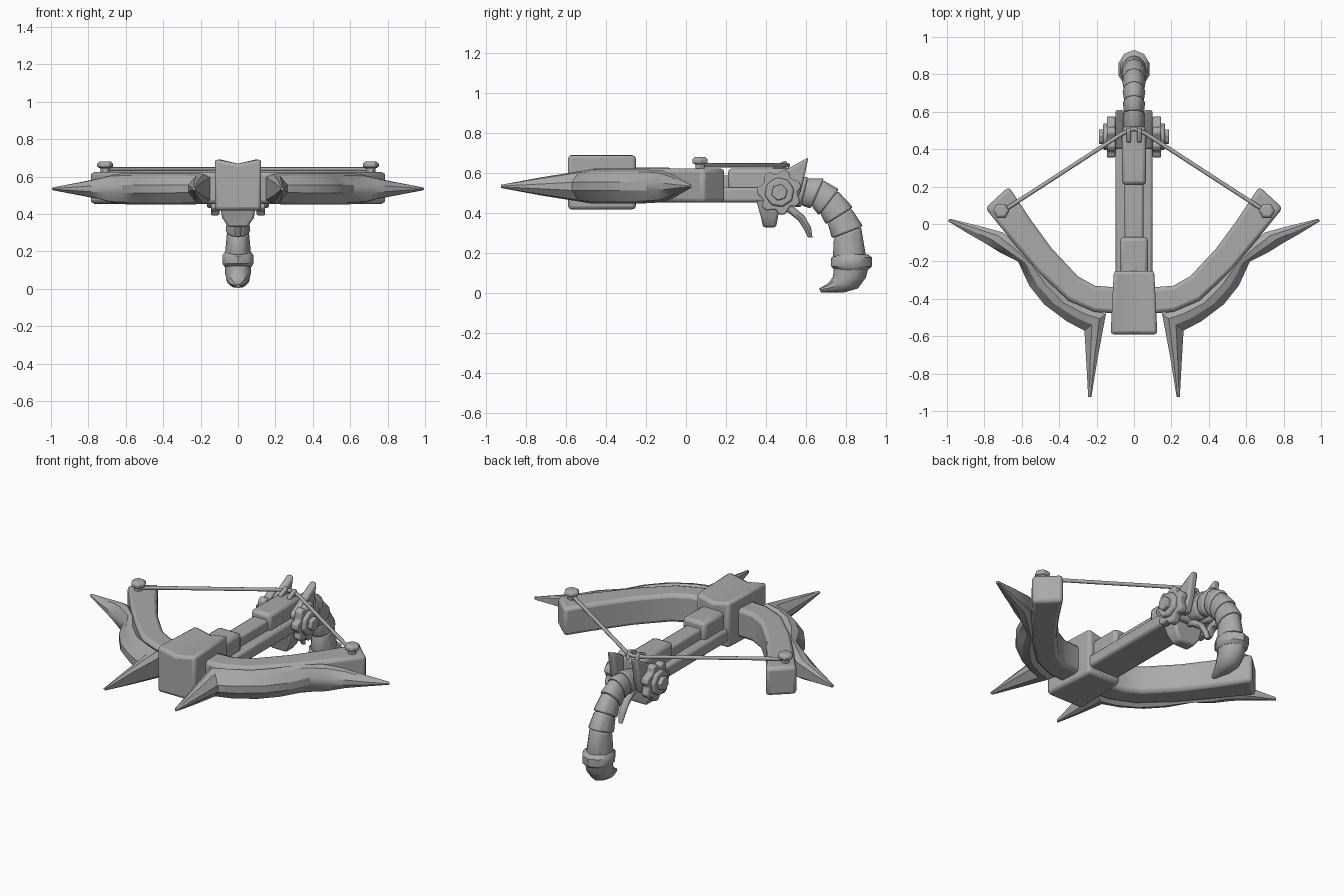
import bpy, bmesh, math
from mathutils import Vector

cube = bpy.data.objects.get("Cube")
if cube:
    bpy.data.objects.remove(cube, do_unlink=True)

grey = bpy.data.materials.new("plain_grey")
grey.use_nodes = True
grey.diffuse_color = (0.4, 0.4, 0.4, 1)
grey.node_tree.nodes["Principled BSDF"].inputs["Base Color"].default_value = (0.4, 0.4, 0.4, 1)


def finish(name, bm, bevel=0.0, angle=35, mirror=False):
    bmesh.ops.recalc_face_normals(bm, faces=bm.faces)
    mesh = bpy.data.meshes.new(name)
    bm.to_mesh(mesh)
    bm.free()
    mesh.materials.append(grey)
    ob = bpy.data.objects.new(name, mesh)
    bpy.context.collection.objects.link(ob)
    if mirror:
        ob.modifiers.new("mirror", 'MIRROR').use_mirror_merge = False
    if bevel:
        b = ob.modifiers.new("bevel", 'BEVEL')
        b.width, b.segments, b.limit_method = bevel, 2, 'ANGLE'
    bpy.ops.object.select_all(action='DESELECT')
    ob.select_set(True)
    bpy.context.view_layer.objects.active = ob
    bpy.ops.object.shade_smooth_by_angle(angle=math.radians(angle))
    return ob


def loft(name, rings, **kw):
    """Skin a list of equal-length point rings and cap both ends."""
    bm = bmesh.new()
    loops = [[bm.verts.new(p) for p in ring] for ring in rings]
    n = len(loops[0])
    for a, b in zip(loops, loops[1:]):
        for i in range(n):
            j = (i + 1) % n
            bm.faces.new((a[i], a[j], b[j], b[i]))
    bm.faces.new(loops[0])
    bm.faces.new(loops[-1])
    return finish(name, bm, **kw)


def box(name, x, y, z, **kw):
    """Box from ranges on each axis."""
    return loft(name, [[(a, y[0], z[0]), (a, y[1], z[0]), (a, y[1], z[1]), (a, y[0], z[1])]
                       for a in x], **kw)


def side_plate(name, x, outline, **kw):
    """Extrude a (y, z) outline between two x values."""
    return loft(name, [[(a, y, z) for y, z in outline] for a in x], **kw)


def ngon(cy, cz, r, n, turn=0.0):
    return [(cy + r * math.cos(turn + math.tau * i / n),
             cz + r * math.sin(turn + math.tau * i / n)) for i in range(n)]


def side_tube(name, spans, n=12, **kw):
    """Round sections between inner and outer (y, z) points with a half width."""
    rings = []
    for iy, iz, oy, oz, w in spans:
        mid = Vector((0, (iy + oy) / 2, (iz + oz) / 2))
        half = Vector((0, (oy - iy) / 2, (oz - iz) / 2))
        rings.append([mid + half * math.cos(math.tau * k / n)
                      + Vector((w * math.sin(math.tau * k / n), 0, 0)) for k in range(n)])
    return loft(name, rings, **kw)


# Front block with a shallow notch along its top
loft("front_block", [[(-w, y, .42), (w, y, .42), (w, y, .695), (0, y, .67), (-w, y, .695)]
                     for y, w in ((-.59, .125), (-.25, .108))], bevel=.018)

# Stock, channel and raised rests
side_plate("stock", (-.1, .1), [(-.3, .455), (.37, .455), (.5, .43), (.53, .53), (-.3, .53)], bevel=.015)
box("channel", (-.05, .05), (-.3, .5), (.48, .59), bevel=.012)
box("front_rest", (-.075, .075), (-.3, -.07), (.5, .63), bevel=.02)
box("rear_rest", (-.065, .065), (.21, .52), (.5, .625), bevel=.02)

# Bow limbs: inner and outer edge of each station, seen from above
limb = [(.08, -.34, .08, -.48), (.21, -.33, .21, -.47), (.30, -.28, .35, -.41),
        (.44, -.13, .52, -.25), (.55, .02, .67, -.07), (.67, .20, .795, .085)]
loft("bow_limb", [[(a, b, .455), (c, d, .455), (c, d, .625), (a, b, .625)]
                  for a, b, c, d in limb], bevel=.02, mirror=True)

# Spiked blades along the front of the limbs, with half height per station
blade = [(.228, -.925, .245, -.925, .008), (.195, -.72, .255, -.74, .045),
         (.15, -.48, .265, -.57, .08), (.23, -.46, .36, -.52, .085),
         (.33, -.42, .48, -.43, .085), (.43, -.33, .56, -.33, .085),
         (.52, -.22, .62, -.20, .085), (.62, -.11, .72, -.15, .08),
         (.70, -.045, .80, -.10, .058), (.83, -.01, .88, -.055, .035),
         (.985, .028, .995, .015, .008)]
shape = [(0, .75), (.3, 1), (.65, .85), (1, .25)]
profile = shape + [(t, -h) for t, h in reversed(shape)]
loft("spiked_blade", [[(a + (c - a) * t, b + (d - b) * t, .535 + h * z) for t, z in profile]
                      for a, b, c, d, h in blade], angle=30, mirror=True)


# String posts: a narrow neck under a rounded hexagonal head
def post_ring(r, z):
    return [(x, y, z) for x, y in ngon(.71, .07, r, 6)]


loft("string_post", [post_ring(r, z) for r, z in
                     ((.025, .6), (.025, .645), (.044, .652), (.044, .67), (.03, .682))],
     bevel=.004, mirror=True)

# Bow string
curve = bpy.data.curves.new("bow_string", 'CURVE')
curve.dimensions, curve.bevel_depth, curve.bevel_resolution = '3D', .011, 2
curve.use_fill_caps = True
spline = curve.splines.new('POLY')
path = [(-.7, .07), (-.06, .485), (0, .51), (.06, .485), (.7, .07)]
spline.points.add(len(path) - 1)
for p, (x, y) in zip(spline.points, path):
    p.co = (x, y, .64, 1)
curve.materials.append(grey)
bpy.context.collection.objects.link(bpy.data.objects.new("bow_string", curve))

# Latch prongs holding the string
side_plate("latch_prong", (.017, .04), [(.43, .61), (.52, .61), (.5, .665), (.44, .64)],
           bevel=.006, mirror=True)

# Rear horns rising beside the string
side_plate("rear_horn", (.055, .1), [(.40, .56), (.42, .46), (.55, .45), (.58, .53), (.612, .68), (.53, .635)],
           bevel=.012, mirror=True)

# Toothed side wheels with hub and bolt
teeth = []
for i in range(7):
    for r, off in ((.088, 0), (.113, .25), (.113, .55)):
        a = math.tau * (i + off) / 7
        teeth.append((.467 + r * math.cos(a), .505 + r * math.sin(a)))
side_plate("side_wheel", (.1, .145), teeth, bevel=.008, mirror=True)
side_plate("wheel_hub", (.08, .165), ngon(.467, .505, .075, 8, .2), bevel=.01, mirror=True)
side_plate("wheel_bolt", (.15, .188), ngon(.467, .505, .042, 6, .3), bevel=.006, mirror=True)

# Trigger housing, narrowing downward
loft("trigger_housing", [[(-w, y0, z), (w, y0, z), (w, y1, z), (-w, y1, z)]
                         for z, w, y0, y1 in ((.47, .1, .35, .47), (.38, .085, .375, .46),
                                              (.33, .05, .385, .45))], bevel=.012)
# Trigger
side_tube("trigger", [(.45, .43, .47, .47, .022), (.51, .405, .53, .44, .022),
                      (.56, .365, .59, .39, .022), (.59, .32, .625, .33, .02),
                      (.61, .28, .632, .28, .014)], n=8, angle=50)

# Grip: overlapping flared segments along a bend
joints = [(.50, .43, .50, .57, .06), (.575, .43, .61, .585, .06), (.625, .425, .69, .575, .058),
          (.665, .39, .765, .52, .06), (.70, .345, .835, .43, .062),
          (.73, .275, .885, .335, .065), (.735, .18, .90, .18, .068)]
for i, (a, b) in enumerate(zip(joints, joints[1:])):
    def scaled(s, k):
        my, mz = (s[0] + s[2]) / 2, (s[1] + s[3]) / 2
        return (my + (s[0] - my) * k, mz + (s[1] - mz) * k,
                my + (s[2] - my) * k, mz + (s[3] - mz) * k, s[4] * k)
    side_tube(f"grip_segment_{i + 1}", [scaled(a, .9), scaled(b, 1.03)], bevel=.01, angle=40)

# Collar ring and hooked pommel
side_tube("grip_collar", [(.745, .195, .91, .195, .075), (.725, .175, .93, .18, .088),
                          (.725, .135, .93, .135, .088), (.745, .118, .91, .118, .075)], n=10, angle=40)
side_tube("hooked_pommel", [(.74, .14, .915, .14, .075), (.735, .085, .90, .08, .072),
                            (.72, .06, .86, .025, .062), (.70, .043, .79, .005, .045),
                            (.665, .025, .675, .005, .012)], n=10, angle=40)
